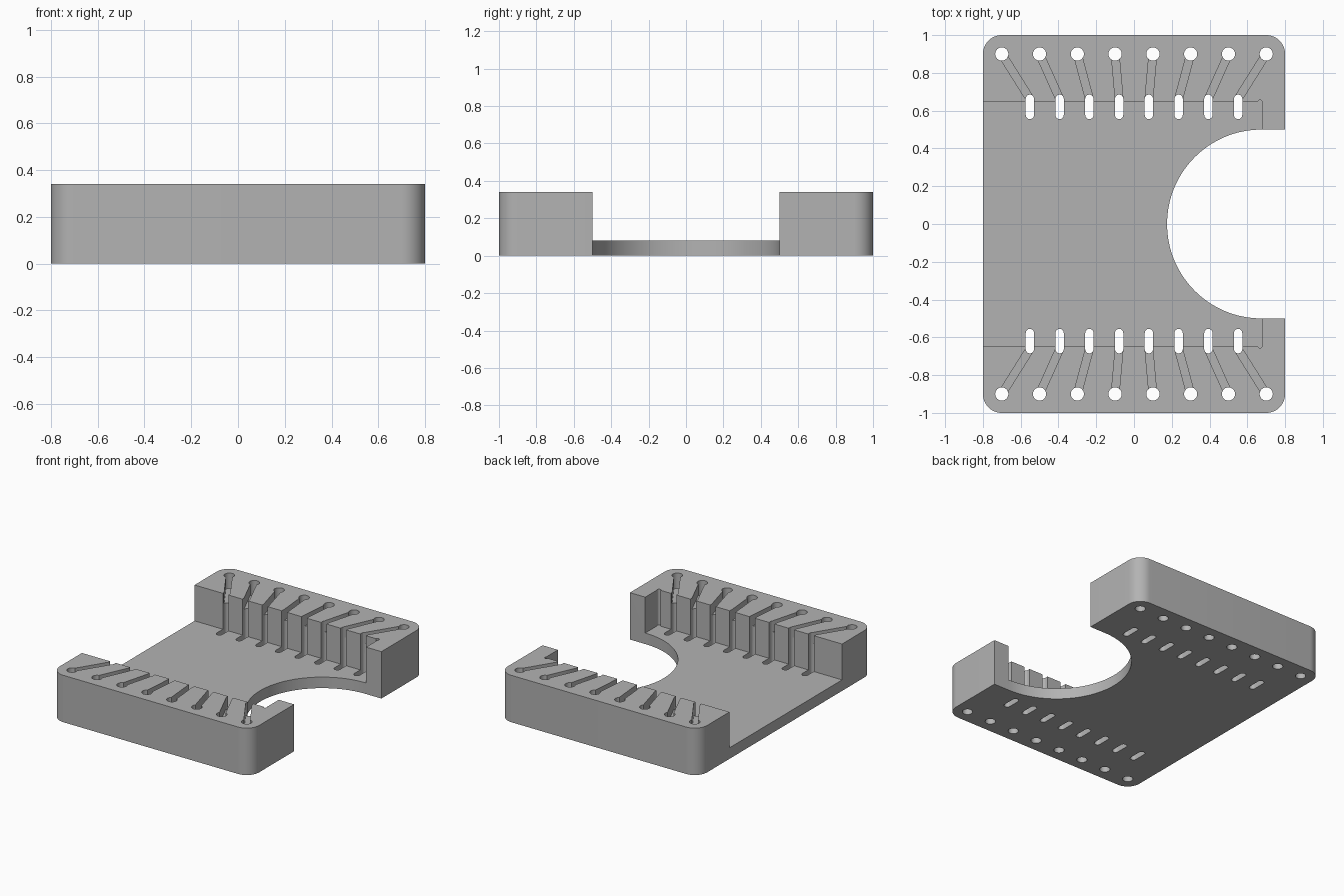
import bpy
import bmesh
import math
from mathutils import Vector

cube = bpy.data.objects.get("Cube")
if cube:
    bpy.data.objects.remove(cube, do_unlink=True)

HEIGHT, FLOOR, GROOVE_Z, ABOVE = 0.34, 0.08, 0.26, 0.5


def prism(bm, points, z0, z1):
    """Extrude a counter-clockwise outline from z0 to z1."""
    face = bm.faces.new([bm.verts.new((p[0], p[1], z0)) for p in points])
    top = bmesh.ops.extrude_face_region(bm, geom=[face])["geom"]
    verts = [v for v in top if isinstance(v, bmesh.types.BMVert)]
    bmesh.ops.translate(bm, verts=verts, vec=(0, 0, z1 - z0))


def arc(cx, cy, r, start, end, n):
    angles = [math.radians(start + (end - start) * i / n) for i in range(n + 1)]
    return [(cx + r * math.cos(a), cy + r * math.sin(a)) for a in angles]


def stadium(a, b, r):
    """Outline of a round-ended slot between two points."""
    d = Vector(b) - Vector(a)
    ang = math.degrees(math.atan2(d.y, d.x))
    return arc(*b, r, ang - 90, ang + 90, 10) + arc(*a, r, ang + 90, ang + 270, 10)


def strip(a, b, width):
    a, b = Vector(a), Vector(b)
    side = (b - a).orthogonal().normalized() * width / 2
    return [a - side, b - side, b + side, a + side]


def make_object(name, outlines, z0, z1):
    bm = bmesh.new()
    for outline in outlines:
        prism(bm, outline, z0, z1)
    bmesh.ops.recalc_face_normals(bm, faces=bm.faces)
    mesh = bpy.data.meshes.new(name)
    bm.to_mesh(mesh)
    bm.free()
    obj = bpy.data.objects.new(name, mesh)
    bpy.context.collection.objects.link(obj)
    return obj


# Block with rounded corners
outline = []
for cx, cy, start in ((0.7, 0.9, 0), (-0.7, 0.9, 90), (-0.7, -0.9, 180), (0.7, -0.9, 270)):
    outline += arc(cx, cy, 0.1, start, start + 90, 12)
tray = make_object("tray", [outline], 0, HEIGHT)

# Pin holes, wire slots and the grooves joining them, on both sides
holes, slots, grooves, reliefs = [], [], [], []
for side in (1, -1):
    reliefs.append(arc(0.667, side * 0.643, 0.013, 0, 345, 23))
    for i in range(8):
        pin = ((i - 3.5) * 0.2, side * 0.9)
        inner = ((i - 3.5) * 0.1575, side * 0.577)
        outer = (inner[0], side * 0.663)
        holes.append(arc(*pin, 0.035, 0, 345, 23))
        slots.append(stadium(inner, outer, 0.022))
        grooves.append(strip(pin, outer, 0.041))

bay = [(-1, -0.645), (0.677, -0.645), (0.677, 0.645), (-1, 0.645)]
opening = arc(0.675, 0, 0.5, 90, 270, 64) + [(1, -0.5), (1, 0.5)]

cutters = [
    make_object("bay_cutter", [bay], FLOOR, ABOVE),
    make_object("relief_cutter", reliefs, FLOOR, ABOVE),
    make_object("opening_cutter", [opening], -0.1, ABOVE),
    make_object("groove_cutter", grooves, GROOVE_Z, ABOVE),
    make_object("slot_cutter", slots, -0.1, ABOVE),
    make_object("pin_hole_cutter", holes, -0.1, ABOVE),
]
for cutter in cutters:
    cutter.hide_render = True
    mod = tray.modifiers.new(cutter.name, "BOOLEAN")
    mod.operation = "DIFFERENCE"
    mod.solver = "EXACT"
    mod.object = cutter

# Bake the cuts and drop the cutters
graph = bpy.context.evaluated_depsgraph_get()
result = bpy.data.meshes.new_from_object(tray.evaluated_get(graph))
tray.modifiers.clear()
tray.data = result
for cutter in cutters:
    bpy.data.objects.remove(cutter, do_unlink=True)

# Plain grey finish
grey = bpy.data.materials.new("plain_grey")
grey.use_nodes = True
colour = (0.45, 0.45, 0.45, 1)
grey.diffuse_color = colour
grey.node_tree.nodes["Principled BSDF"].inputs["Base Color"].default_value = colour
tray.data.materials.clear()
tray.data.materials.append(grey)

bpy.ops.object.select_all(action="DESELECT")
tray.select_set(True)
bpy.context.view_layer.objects.active = tray
bpy.ops.object.shade_smooth_by_angle(angle=math.radians(30))
